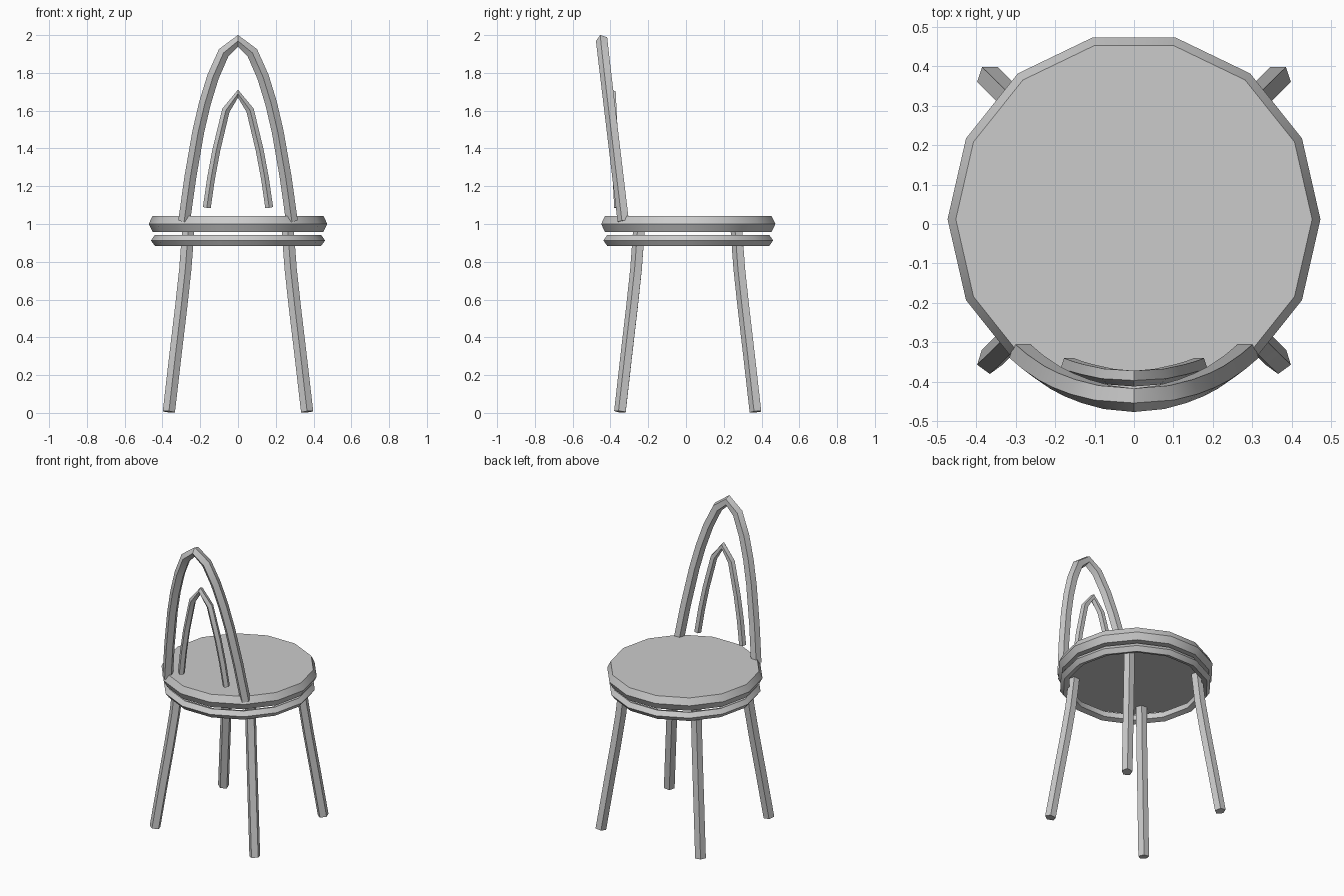
import bpy, bmesh, math
from mathutils import Vector

if "Cube" in bpy.data.objects:
    bpy.data.objects.remove(bpy.data.objects["Cube"])

CY = 0.012      # centre of the seat and legs in y
SIDES = 14      # segments around the seat


def finish(bm, name):
    bmesh.ops.recalc_face_normals(bm, faces=bm.faces)
    me = bpy.data.meshes.new(name)
    bm.to_mesh(me)
    bm.free()
    ob = bpy.data.objects.new(name, me)
    bpy.context.collection.objects.link(ob)
    bpy.ops.object.select_all(action='DESELECT')
    ob.select_set(True)
    bpy.context.view_layer.objects.active = ob
    bpy.ops.object.shade_smooth_by_angle(angle=math.radians(30))
    return ob


def bridge(bm, a, b):
    for i in range(len(a)):
        j = (i + 1) % len(a)
        bm.faces.new((a[i], a[j], b[j], b[i]))


def tube(name, path, r):
    """Five-sided bar along a path, one corner pointing to the front."""
    pts = [Vector(p) for p in path]
    bm = bmesh.new()
    rings = []
    for i, p in enumerate(pts):
        before = (p - pts[i - 1]).normalized() if i > 0 else Vector()
        after = (pts[i + 1] - p).normalized() if i < len(pts) - 1 else Vector()
        t = (before + after).normalized()
        u = Vector((0, -1, 0))
        u = (u - t * u.dot(t)).normalized()
        v = t.cross(u)
        rings.append([bm.verts.new(p + r * (math.cos(a) * u + math.sin(a) * v))
                      for a in (math.tau * k / 5 for k in range(5))])
    for a, b in zip(rings, rings[1:]):
        bridge(bm, a, b)
    bm.faces.new(rings[0])
    bm.faces.new(rings[-1])
    return finish(bm, name)


def lathe(name, profile, closed):
    """Spin a (radius, z) profile; open profiles get flat caps."""
    bm = bmesh.new()
    rings = [[bm.verts.new((r * math.cos(a), CY + r * math.sin(a), z))
              for a in (math.tau * k / SIDES for k in range(SIDES))]
             for r, z in profile]
    for a, b in zip(rings, rings[1:]):
        bridge(bm, a, b)
    if closed:
        bridge(bm, rings[-1], rings[0])
    else:
        bm.faces.new(rings[0])
        bm.faces.new(rings[-1])
    return finish(bm, name)


def arch(half):
    """Mirror a half path (foot to apex) in x."""
    return half + [(-x, y, z) for x, y, z in reversed(half[:-1])]


# Seat disc with a pointed rim
lathe("seat", [(0.452, 0.958), (0.473, 1.0), (0.452, 1.043)], False)

# Hollow five-sided hoop under the seat
hoop = [(0.431 + 0.03 * math.cos(math.tau * k / 5),
         0.913 + 0.03 * math.sin(math.tau * k / 5)) for k in range(5)]
lathe("seat_hoop", hoop, True)

# Four splayed, slightly bowed legs
for sx, side in ((-1, "left"), (1, "right")):
    for sy, end in ((-1, "front"), (1, "back")):
        path = [(sx * d, CY + sy * d * 0.98, z) for d, z in
                ((0.366, 0.006), (0.332, 0.3), (0.301, 0.56),
                 (0.279, 0.76), (0.264, 0.959))]
        tube(f"{end}_{side}_leg", path, 0.034)

# Large outer backrest arch, leaning outward
outer = [(x, -0.33 - 0.12 * (z - 1.02), z) for x, z in
         ((0.285, 1.015), (0.252, 1.25), (0.21, 1.49), (0.175, 1.64),
          (0.132, 1.78), (0.075, 1.908), (0.0, 1.969))]
tube("backrest_arch", arch(outer), 0.033)

# Small inner backrest arch
inner = [(x, -0.358 - 0.053 * (z - 1.085), z) for x, z in
         ((0.165, 1.087), (0.143, 1.24), (0.115, 1.39),
          (0.064, 1.602), (0.0, 1.69))]
tube("inner_backrest_arch", arch(inner), 0.022)
